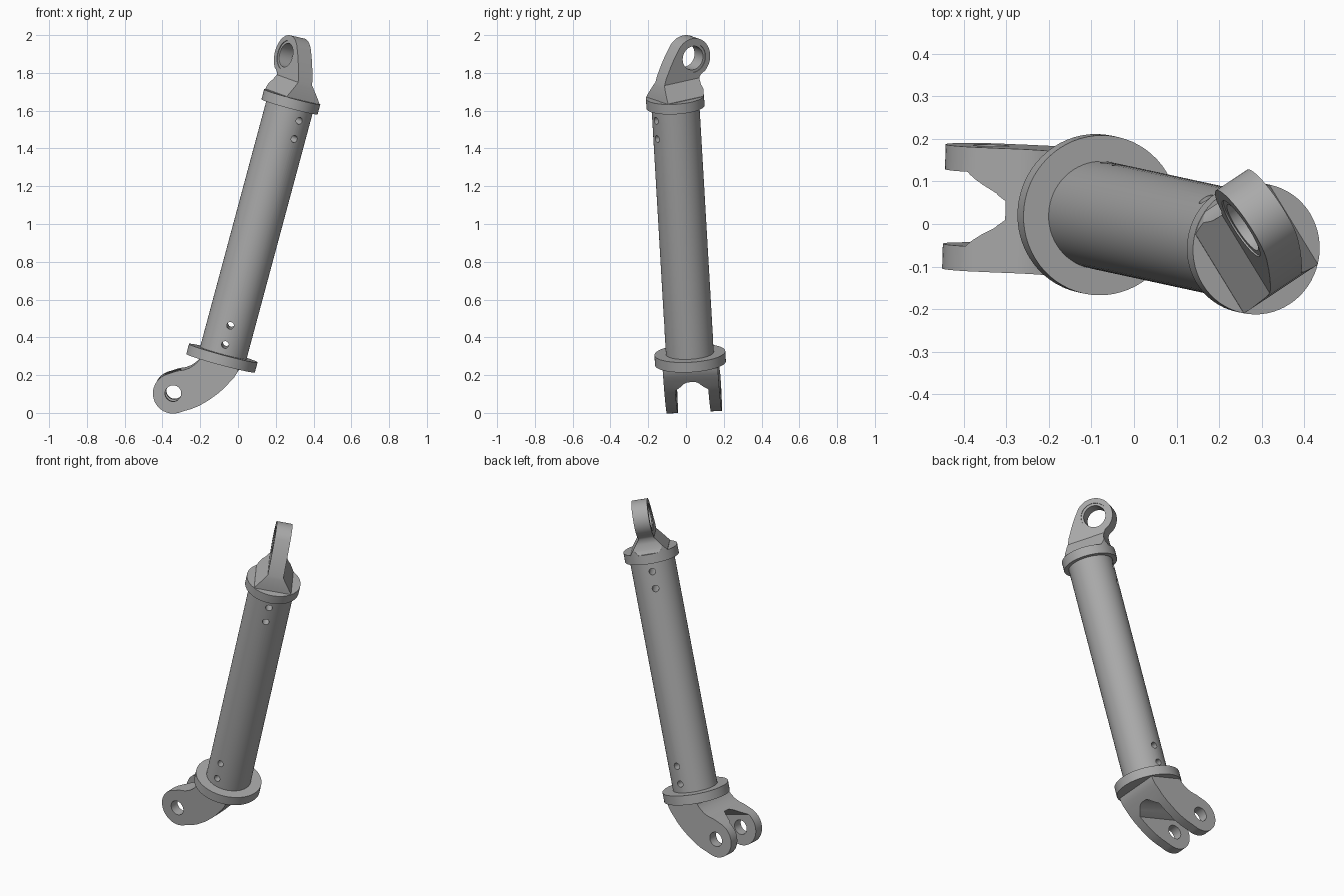
import bpy
import bmesh
from math import cos, sin, radians
from mathutils import Matrix, Vector

if "Cube" in bpy.data.objects:
    bpy.data.objects.remove(bpy.data.objects["Cube"], do_unlink=True)

steel = bpy.data.materials.new("grey steel")
steel.use_nodes = True
GREY = (0.4, 0.4, 0.4, 1)
steel.diffuse_color = GREY
steel.node_tree.nodes["Principled BSDF"].inputs["Base Color"].default_value = GREY

# Strut axis and the directions of the two end fittings
LOW = Vector((-0.085, 0.022, 0.29))
TOP = Vector((0.28, -0.057, 1.647))
axis = (TOP - LOW).normalized()
fork_n = (Vector((0.015, 1, 0)) - axis * axis.dot(Vector((0.015, 1, 0)))).normalized()
fork_e = fork_n.cross(axis)
lug_n = Vector((0.85, 0.52, 0))
lug_n = (lug_n - axis * axis.dot(lug_n)).normalized()
lug_p = axis.cross(lug_n)


def frame(origin, u, v):
    """Matrix whose local x, y are u, v and whose z is their cross product."""
    m = Matrix((u, v, u.cross(v))).transposed().to_4x4()
    m.translation = origin
    return m


def prism(name, points, half_depth, matrix):
    bm = bmesh.new()
    face = bm.faces.new([bm.verts.new((x, y, -half_depth)) for x, y in points])
    out = bmesh.ops.extrude_face_region(bm, geom=[face])
    verts = [g for g in out["geom"] if isinstance(g, bmesh.types.BMVert)]
    bmesh.ops.translate(bm, verts=verts, vec=(0, 0, 2 * half_depth))
    bmesh.ops.recalc_face_normals(bm, faces=bm.faces)
    bm.transform(matrix)
    mesh = bpy.data.meshes.new(name)
    bm.to_mesh(mesh)
    bm.free()
    mesh.materials.append(steel)
    obj = bpy.data.objects.new(name, mesh)
    bpy.context.collection.objects.link(obj)
    return obj


def arc(cx, cy, r, start, end, steps):
    angles = [radians(start + (end - start) * i / steps) for i in range(steps + 1)]
    return [(cx + r * cos(a), cy + r * sin(a)) for a in angles]


def disc(name, origin, u, v, r, half_depth, sides=64):
    return prism(name, arc(0, 0, r, 0, 360, sides)[:-1], half_depth, frame(origin, u, v))


def boolean(obj, other, operation):
    mod = obj.modifiers.new("cut", "BOOLEAN")
    mod.operation, mod.solver, mod.object = operation, "EXACT", other
    bpy.context.view_layer.update()
    result = obj.evaluated_get(bpy.context.evaluated_depsgraph_get())
    mesh = bpy.data.meshes.new_from_object(result)
    obj.modifiers.clear()
    obj.data = mesh
    bpy.data.objects.remove(other, do_unlink=True)


# Tube with cross-drilled pin holes at both ends
tube = disc("tube", (LOW + TOP) / 2, fork_e, fork_n, 0.127, (TOP - LOW).length / 2)
for b in (0.08, 0.185):
    boolean(tube, disc("drill", LOW + axis * b, axis, fork_e, 0.019, 0.3, 24), "DIFFERENCE")
for b in (-0.08, -0.18):
    boolean(tube, disc("drill", TOP + axis * b, lug_n, axis, 0.019, 0.3, 24), "DIFFERENCE")

# Flanges
lower_flange = disc("lower_flange", LOW, fork_e, fork_n, 0.188, 0.0275)
upper_flange = disc("upper_flange", TOP, fork_e, fork_n, 0.154, 0.0275)

# Lower fork: curved side profile, slotted between two ears
HX, HY = -0.199, -0.24
side = arc(HX, HY, 0.107, 118, 305, 28)
side += [(-0.117, -0.314), (-0.082, -0.293), (-0.047, -0.266), (-0.005, -0.223),
         (0.032, -0.177), (0.056, -0.141), (0.075, -0.104), (0.091, -0.074),
         (0.1, -0.046), (0.103, -0.01)]
side += [(-0.105, -0.01), (-0.111, -0.03), (-0.12, -0.05), (-0.132, -0.067),
         (-0.15, -0.087), (-0.174, -0.104), (-0.21, -0.12)]
fork_frame = frame(LOW, fork_e, axis)
fork = prism("lower_fork", side, 0.146, fork_frame)
half_slot = [(0.0875, -0.6), (0.0875, -0.165), (0.06, -0.143), (0.04, -0.123), (0.022, -0.113)]
slot = half_slot + [(-x, y) for x, y in reversed(half_slot)]
boolean(fork, prism("slot", slot, 0.5, frame(LOW, fork_n, axis)), "DIFFERENCE")
fork_hole = fork_frame @ Vector((HX, HY, 0))
boolean(fork, disc("drill", fork_hole, fork_e, axis, 0.043, 0.3, 40), "DIFFERENCE")

# Upper lug: leaning eye profile, flared at its base and trimmed to the flange
EX, EY = 0.1, 0.229
eye = [(-0.113, 0.02), (0.145, 0.02), (0.132, 0.05), (0.125, 0.085), (0.13, 0.115), (0.142, 0.133)]
eye += arc(EX, EY, 0.107, -50, 140, 30)
eye += [(-0.015, 0.253), (-0.045, 0.205), (-0.075, 0.15), (-0.095, 0.1), (-0.108, 0.05)]
lug = prism("upper_lug", eye, 0.2, frame(TOP, lug_p, axis))
half_flare = [(0.106, 0), (0.106, 0.03), (0.045, 0.115), (0.045, 0.5)]
flare = half_flare + [(-x, y) for x, y in reversed(half_flare)]
boolean(lug, prism("flare", flare, 0.4, frame(TOP, lug_n, axis)), "INTERSECT")
base_trim = disc("trim", TOP, fork_e, fork_n, 0.153, 0.11)
# Only the flared base is trimmed; the eye may overhang above it
overhang = prism("overhang", [(-0.3, 0.1), (0.3, 0.1), (0.3, 0.6), (-0.3, 0.6)], 0.3,
                 frame(TOP, lug_p, axis))
boolean(base_trim, overhang, "UNION")
boolean(lug, base_trim, "INTERSECT")
eye_centre = TOP + lug_p * EX + axis * EY
boolean(lug, disc("drill", eye_centre, lug_p, axis, 0.078, 0.3, 48), "DIFFERENCE")

# Bushing ring, slightly recessed in the eye
bushing = disc("eye_bushing", eye_centre, lug_p, axis, 0.0785, 0.041, 48)
boolean(bushing, disc("drill", eye_centre, lug_p, axis, 0.064, 0.3, 48), "DIFFERENCE")

# Smooth shading on the round surfaces, crisp edges elsewhere
bpy.ops.object.select_all(action="DESELECT")
for part in (tube, lower_flange, upper_flange, fork, lug, bushing):
    part.select_set(True)
    bpy.context.view_layer.objects.active = part
bpy.ops.object.shade_smooth_by_angle(angle=radians(30))
